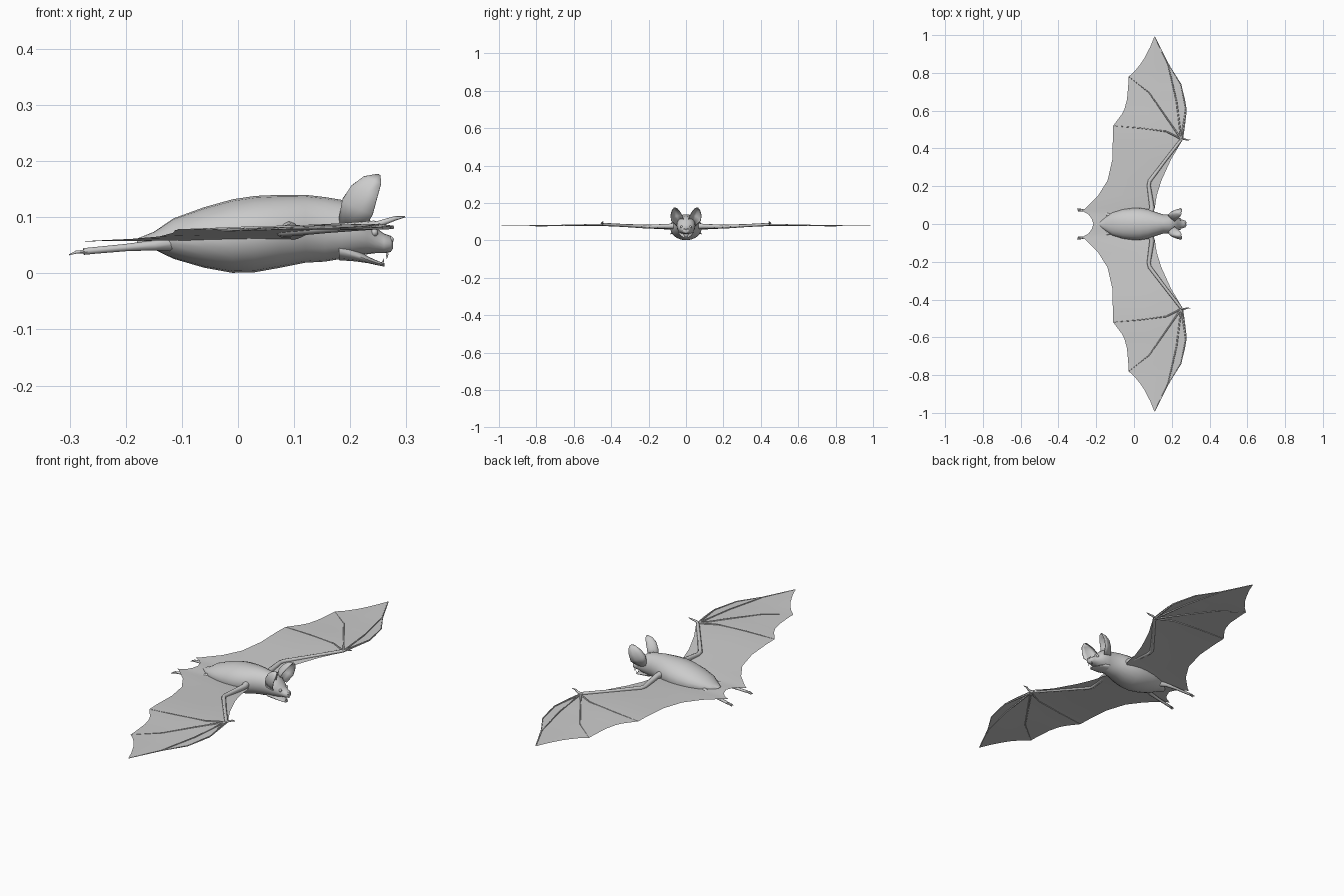
import bpy, bmesh, math
from mathutils import Vector

if "Cube" in bpy.data.objects:
    bpy.data.objects.remove(bpy.data.objects["Cube"])

mat = bpy.data.materials.new("soft grey")
mat.diffuse_color = (0.6, 0.6, 0.6, 1)
mat.use_nodes = True
mat.node_tree.nodes["Principled BSDF"].inputs["Base Color"].default_value = mat.diffuse_color


def finish(name, bm, angle=60, closed=True):
    if closed:
        bmesh.ops.recalc_face_normals(bm, faces=bm.faces)
    me = bpy.data.meshes.new(name)
    bm.to_mesh(me)
    bm.free()
    ob = bpy.data.objects.new(name, me)
    bpy.context.collection.objects.link(ob)
    me.materials.append(mat)
    bpy.ops.object.select_all(action='DESELECT')
    ob.select_set(True)
    bpy.context.view_layer.objects.active = ob
    bpy.ops.object.shade_smooth_by_angle(angle=math.radians(angle))
    return ob


def skin(bm, rings, caps=True):
    n = len(rings[0])
    vs = [[bm.verts.new(p) for p in r] for r in rings]
    for a, b in zip(vs, vs[1:]):
        for i in range(n):
            j = (i + 1) % n
            bm.faces.new((a[i], a[j], b[j], b[i]))
    if caps:
        bm.faces.new(vs[0][::-1])
        bm.faces.new(vs[-1])


def loft(name, sections, n=20):
    """Elliptical sections along x: (x, bottom, top, half width)."""
    bm = bmesh.new()
    skin(bm, [[(x, w * math.cos(t), (lo + hi) / 2 + (hi - lo) / 2 * math.sin(t))
               for t in (2 * math.pi * i / n for i in range(n))]
              for x, lo, hi, w in sections])
    return finish(name, bm)


def tube(bm, pts, radii, n=8):
    pts = [Vector(p) for p in pts]
    rings = []
    for i, p in enumerate(pts):
        d = (pts[min(i + 1, len(pts) - 1)] - pts[max(i - 1, 0)]).normalized()
        u = d.cross(Vector((0, 0, 1))).normalized()
        v = u.cross(d)
        rings.append([p + radii[i] * (u * math.cos(t) + v * math.sin(t))
                      for t in (2 * math.pi * k / n for k in range(n))])
    skin(bm, rings)


def flip(pts, s):
    return [(x, s * y, z) for x, y, z in pts]


def lerp(table, y, col):
    for a, b in zip(table, table[1:]):
        if y <= b[0]:
            return a[col] + (b[col] - a[col]) * (y - a[0]) / (b[0] - a[0])
    return table[-1][col]


# torso and skull
loft("body", [(-0.18, .05, .062, .012), (-0.15, .043, .074, .036), (-0.115, .026, .098, .06),
              (-0.06, .010, .118, .077), (-0.01, .001, .132, .084), (0.03, .002, .138, .085),
              (0.075, .010, .140, .078), (0.12, .019, .140, .062), (0.155, .021, .136, .05),
              (0.185, .026, .131, .05), (0.21, .030, .121, .047), (0.23, .034, .102, .038),
              (0.245, .036, .082, .027), (0.26, .036, .071, .021), (0.272, .038, .067, .018),
              (0.276, .044, .061, .011)])
# open lower jaw
loft("lower_jaw", [(0.18, .023, .06, .04), (0.21, .021, .044, .034), (0.232, .018, .03, .025),
                   (0.25, .014, .022, .017), (0.261, .012, .018, .009)], 14)

# wing membrane: y, leading x, trailing x, height
wing = [(0, 0, -.215, .06), (.03, .05, -.225, .06), (.05, .09, -.24, .06), (.07, .105, -.275, .061),
        (.085, .11, -.255, .063), (.15, .12, -.19, .068), (.23, .145, -.14, .073),
        (.34, .195, -.115, .079), (.45, .26, -.112, .084), (.52, .27, -.11, .084),
        (.58, .277, -.065, .083), (.61, .278, -.05, .082), (.66, .27, -.037, .081),
        (.74, .25, -.03, .08), (.78, .224, -.028, .079), (.81, .205, .005, .079),
        (.85, .183, .037, .079), (.88, .168, .056, .079), (.94, .138, .087, .079),
        (.992, .112, .108, .079)]


def wing_z(x, y):
    return lerp(wing, y, 3) - max(0, .1 - x) * .03 * min(1, y * 5)


bm = bmesh.new()
cols = 10
rows = [(s * w[0], w[1], w[2]) for s in (-1, 1)
        for w in (wing[:0:-1] if s < 0 else wing)]
grid = []
for y, lead, trail in rows:
    xs = [trail + (lead - trail) * k / cols for k in range(cols + 1)]
    grid.append([bm.verts.new((x, y, wing_z(x, abs(y)))) for x in xs])
for a, b in zip(grid, grid[1:]):
    for k in range(cols):
        bm.faces.new((a[k], a[k + 1], b[k + 1], b[k]))
finish("wing_membrane", bm, closed=False)

for s, side in ((1, "left"), (-1, "right")):
    # arm with thumb claw
    bm = bmesh.new()
    tube(bm, flip([(.085, .04, .078), (.095, .09, .076), (.078, .205, .074), (.083, .228, .075),
                   (.16, .33, .08), (.243, .437, .086), (.255, .45, .086)], s),
         [.02, .013, .010, .010, .008, .008, .005])
    tube(bm, flip([(.245, .443, .086), (.262, .451, .092), (.28, .445, .098), (.298, .446, .101)], s),
         [.006, .005, .004, .001])
    finish(side + "_arm", bm)

    # finger bones lying in the membrane
    bm = bmesh.new()
    for path in ([(.25, .45), (.275, .61), (.248, .74), (.18, .85)],
                 [(.25, .45), (.225, .65), (.18, .845), (.112, .985)],
                 [(.25, .45), (.16, .58), (.08, .695), (-.025, .778)],
                 [(.25, .45), (.17, .49), (.03, .508), (-.108, .52)]):
        pts = [(x, y, wing_z(x, y)) for x, y in path]
        tube(bm, flip(pts, s), [.005, .0035, .0025, .001], 6)
    finish(side + "_fingers", bm)

    # hind leg, foot and toes
    bm = bmesh.new()
    tube(bm, flip([(-.11, .035, .055), (-.15, .055, .05), (-.2, .064, .046), (-.255, .07, .041),
                   (-.275, .073, .039)], s), [.016, .009, .0065, .006, .006])
    for k in (-1, 0, 1):
        tube(bm, flip([(-.268, .072 + .002 * k, .039), (-.288, .074 + .005 * k, .038),
                       (-.301, .075 + .006 * k, .033)], s), [.004, .003, .001], 6)
    finish(side + "_leg", bm)

    # cupped ear: inner edge, back and outer edge at each level
    levels = [((.215, .013, .112), (.18, .045, .092), (.225, .05, .078)),
              ((.222, .02, .13), (.187, .053, .13), (.24, .078, .105)),
              ((.235, .03, .15), (.203, .06, .155), (.248, .082, .135)),
              ((.248, .045, .169), (.224, .062, .171), (.255, .075, .16)),
              ((.252, .056, .175), (.249, .06, .176), (.254, .065, .174))]
    bm = bmesh.new()
    ear = []
    for level in levels:
        a, b, c = (Vector(p) for p in flip(level, s))
        ctrl = 2 * b - (a + c) / 2
        ear.append([bm.verts.new(a * (1 - t) ** 2 + ctrl * 2 * t * (1 - t) + c * t * t)
                    for t in (k / 8 for k in range(9))])
    for a, b in zip(ear, ear[1:]):
        for k in range(8):
            bm.faces.new((a[k], a[k + 1], b[k + 1], b[k]))
    ob = finish(side + "_ear", bm)
    mod = ob.modifiers.new("thickness", 'SOLIDIFY')
    mod.thickness = .003
    mod.offset = 0

    # eye
    bm = bmesh.new()
    bmesh.ops.create_uvsphere(bm, u_segments=12, v_segments=8, radius=.007)
    bmesh.ops.translate(bm, verts=bm.verts, vec=(.243, s * .024, .073))
    finish(side + "_eye", bm)

    # upper and lower fangs
    bm = bmesh.new()
    tube(bm, flip([(.266, .011, .042), (.266, .011, .034), (.265, .011, .026)], s), [.003, .0025, .0005], 6)
    tube(bm, flip([(.256, .006, .015), (.258, .006, .02), (.26, .006, .026)], s), [.0025, .002, .0005], 6)
    finish(side + "_fangs", bm)
    # nostril bump
    bm = bmesh.new()
    bmesh.ops.create_uvsphere(bm, u_segments=10, v_segments=6, radius=.006)
    bmesh.ops.translate(bm, verts=bm.verts, vec=(.272, s * .007, .06))
    finish(side + "_nostril", bm)
